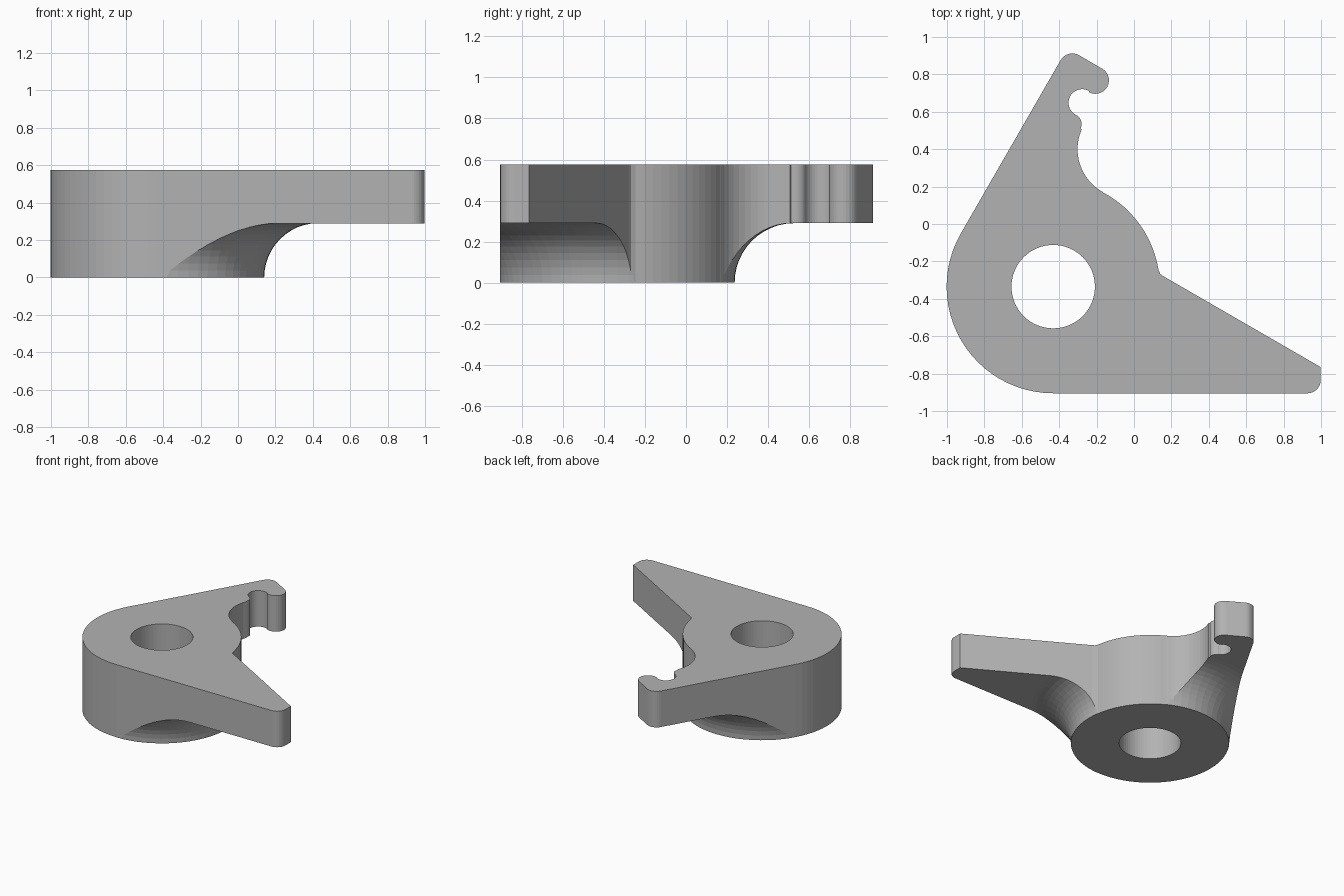
import bpy, bmesh, math
from mathutils import Vector

cube = bpy.data.objects.get("Cube")
if cube:
    bpy.data.objects.remove(cube, do_unlink=True)

HUB = Vector((-0.432, -0.335))
R, BORE, HEIGHT, ARM_Z = 0.57, 0.223, 0.575, 0.29

grey = bpy.data.materials.new("plain grey")
grey.use_nodes = True
colour = (0.45, 0.45, 0.45, 1)
grey.diffuse_color = colour
grey.node_tree.nodes["Principled BSDF"].inputs["Base Color"].default_value = colour


def arc(cx, cy, r, start, end, steps):
    """Points on an arc, angles in degrees."""
    angles = [math.radians(start + (end - start) * i / steps) for i in range(steps + 1)]
    return [(cx + r * math.cos(a), cy + r * math.sin(a)) for a in angles]


def new_object(name, bm):
    bmesh.ops.recalc_face_normals(bm, faces=bm.faces)
    mesh = bpy.data.meshes.new(name)
    bm.to_mesh(mesh)
    bm.free()
    mesh.materials.append(grey)
    obj = bpy.data.objects.new(name, mesh)
    bpy.context.collection.objects.link(obj)
    return obj


# Plan outline, counter-clockwise from the left side of the hub
outline = arc(*HUB, R, 150, 270, 24)                 # hub, outer side
outline += arc(0.928, -0.835, 0.07, -90, 0, 8)       # pointed arm, rounded corner
outline += [(0.998, -0.765), (0.16, -0.281), (0.141, -0.268)]
outline += arc(*HUB, R, 9, 62, 12)                   # hub, between the arms
outline += arc(-0.04, 0.40, 0.262, 241, 156, 12)     # hollow of hooked arm
outline += arc(-0.334, 0.535, 0.054, -25, 63, 8)     # small bump
outline += arc(-0.277, 0.648, 0.073, 242, 60, 16)    # round notch
outline += arc(-0.206, 0.768, 0.072, -118, 60, 14)   # hook end
outline += arc(-0.33, 0.84, 0.072, 60, 150, 8)       # arm tip

# Full-height prism of the outline
bm = bmesh.new()
base = bm.faces.new([bm.verts.new((x, y, 0)) for x, y in outline])
side = bmesh.ops.extrude_face_region(bm, geom=[base])["geom"]
bmesh.ops.translate(bm, vec=(0, 0, HEIGHT),
                    verts=[v for v in side if isinstance(v, bmesh.types.BMVert)])
lever = new_object("two_arm_lever", bm)

# Turned envelope: bore, hub wall, concave flare and flat arm underside
flare = arc(R + 0.002 + ARM_Z, 0, ARM_Z, 180, 90, 12)
profile = [(BORE, -0.1), (R + 0.002, -0.1)] + flare + [(2, ARM_Z), (2, 0.8), (BORE, 0.8)]
bm = bmesh.new()
ring = [bm.verts.new((HUB.x + r, HUB.y, z)) for r, z in profile]
edges = [bm.edges.new((a, b)) for a, b in zip(ring, ring[1:] + ring[:1])]
bmesh.ops.spin(bm, geom=ring + edges, cent=(*HUB, 0), axis=(0, 0, 1),
               angle=math.tau, steps=64)
bmesh.ops.remove_doubles(bm, verts=bm.verts, dist=0.0001)
envelope = new_object("turned_envelope", bm)
envelope.hide_render = True

# Keep only what lies inside both shapes
mod = lever.modifiers.new("turned shape", "BOOLEAN")
mod.operation = "INTERSECT"
mod.solver = "EXACT"
mod.object = envelope
bpy.context.view_layer.objects.active = lever
bpy.ops.object.modifier_apply(modifier=mod.name)
bpy.data.objects.remove(envelope, do_unlink=True)
